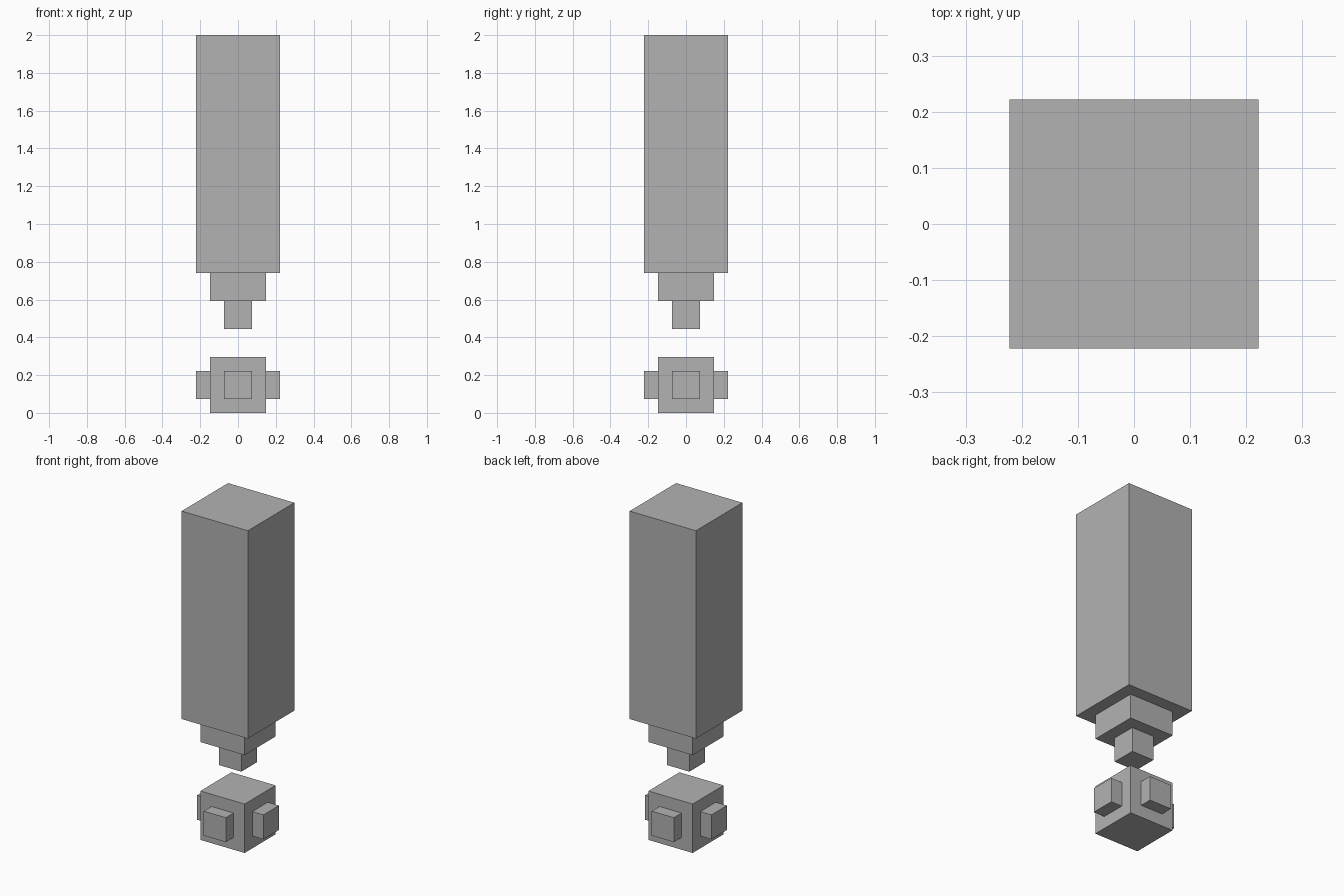
import bpy
from mathutils import Vector

cube = bpy.data.objects.get("Cube")
if cube:
    bpy.data.objects.remove(cube, do_unlink=True)

U = 2 / 27  # block unit: the whole model is 27 units tall

grey = bpy.data.materials.new("plain_grey")
grey.use_nodes = True
colour = (0.448, 0.448, 0.448, 1)
grey.diffuse_color = colour
grey.node_tree.nodes["Principled BSDF"].inputs["Base Color"].default_value = colour


def block(name, low, high):
    """Add a flat-shaded box between two corners given in block units."""
    low, high = Vector(low) * U, Vector(high) * U
    bpy.ops.mesh.primitive_cube_add(size=1, location=(low + high) / 2)
    obj = bpy.context.object
    obj.name = obj.data.name = name
    obj.scale = high - low
    bpy.ops.object.transform_apply(location=False, rotation=False, scale=True)
    obj.data.materials.append(grey)


def column(name, half, bottom, top):
    block(name, (-half, -half, bottom), (half, half, top))


# Stepped upper stroke
column("upper_shaft", 3, 10, 27)
column("middle_step", 2, 8, 10)
column("lower_tip", 1, 6, 8)

# Separate dot with a stud on each side
column("dot_core", 2, 0, 4)
block("left_stud", (2, -1, 1), (3, 1, 3))
block("right_stud", (-3, -1, 1), (-2, 1, 3))
block("front_stud", (-1, -3, 1), (1, -2, 3))
block("back_stud", (-1, 2, 1), (1, 3, 3))
